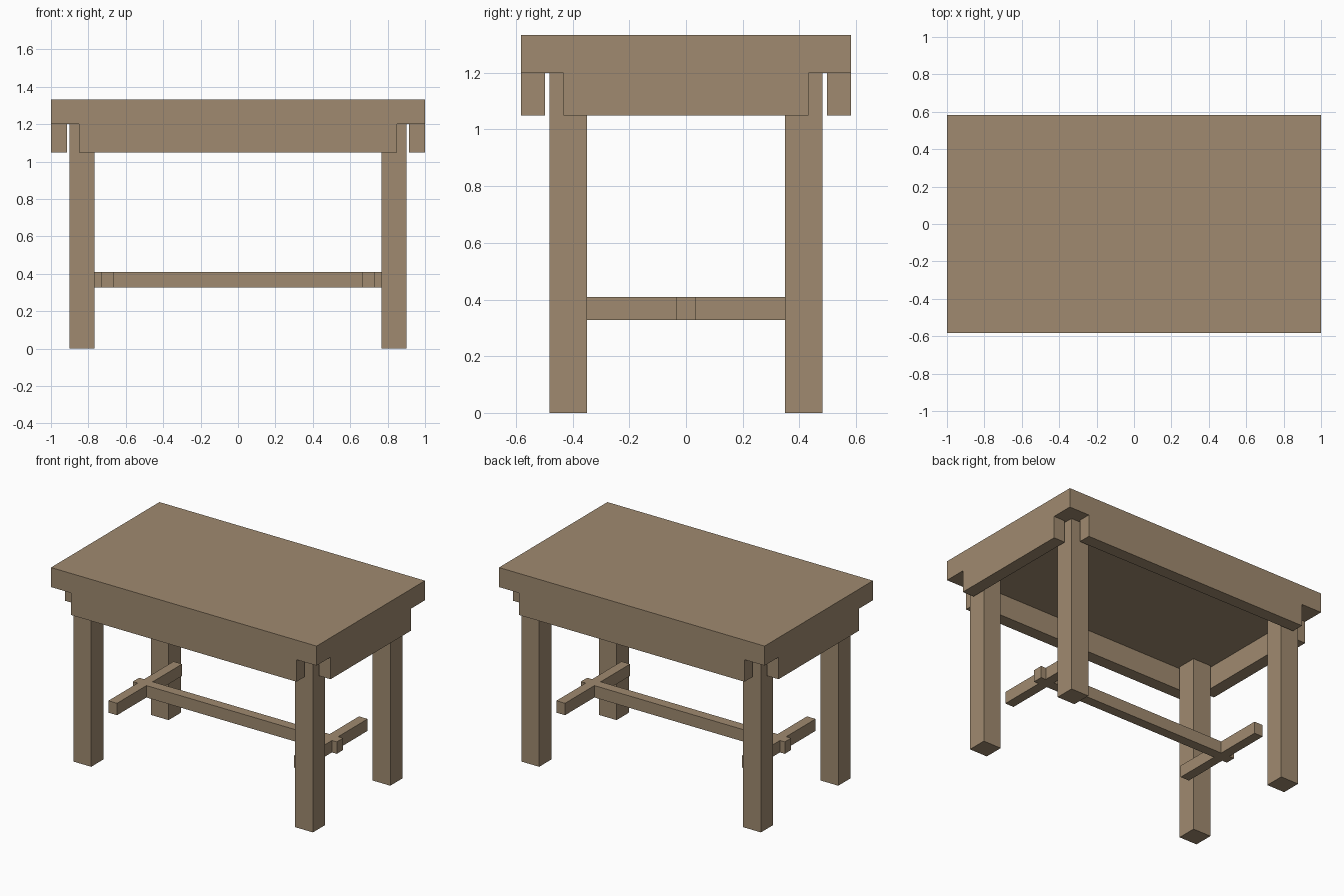
import bpy
from mathutils import Vector

if "Cube" in bpy.data.objects:
    bpy.data.objects.remove(bpy.data.objects["Cube"], do_unlink=True)

# Single wood colour
wood = bpy.data.materials.new("warm_brown_wood")
wood.use_nodes = True
colour = (0.35, 0.255, 0.16, 1)
wood.diffuse_color = colour
wood.node_tree.nodes["Principled BSDF"].inputs["Base Color"].default_value = colour


def box(name, low, high):
    """Flat-sided wooden block between two opposite corners."""
    low, high = Vector(low), Vector(high)
    bpy.ops.mesh.primitive_cube_add(size=1, location=(low + high) / 2)
    block = bpy.context.object
    block.name = block.data.name = name
    block.scale = high - low
    bpy.ops.object.transform_apply(location=False, rotation=False, scale=True)
    block.data.materials.append(wood)
    return block


def mirrored_box(name, low, high, sx, sy):
    """Block reflected into the quadrant given by the signs sx and sy."""
    xs = sorted((low[0] * sx, high[0] * sx))
    ys = sorted((low[1] * sy, high[1] * sy))
    return box(name, (xs[0], ys[0], low[2]), (xs[1], ys[1], high[2]))


HALF_X, HALF_Y = 1.0, 0.583          # table top half sizes
TOP, UNDER, APRON = 1.333, 1.2, 1.05  # heights of top, underside, apron edge
THICK = 0.085                        # apron thickness
LEG_IN, LEG_OUT = (0.768, 0.35), (0.902, 0.482)
BAR_LOW, BAR_HIGH, BAR_HALF = 0.328, 0.409, 0.034

# Table top
box("table_top", (-HALF_X, -HALF_Y, UNDER), (HALF_X, HALF_Y, TOP))

sides = ((1, "left"), (-1, "right"))
ends = ((-1, "front"), (1, "back"))

# Long aprons, flush with the edge of the top
for sy, end in ends:
    mirrored_box(end + "_apron", (-0.849, HALF_Y - THICK, APRON),
                 (0.849, HALF_Y, UNDER), 1, sy)

for sx, side in sides:
    # Short aprons
    mirrored_box(side + "_apron", (HALF_X - THICK, -0.433, APRON),
                 (HALF_X, 0.433, UNDER), sx, 1)
    for sy, end in ends:
        # Legs
        mirrored_box(f"{end}_{side}_leg", (*LEG_IN, 0), (*LEG_OUT, UNDER), sx, sy)
        # Cross bar arms meeting the long stretcher
        mirrored_box(f"{end}_{side}_cross_bar", (0.666, BAR_HALF, BAR_LOW),
                     (0.731, LEG_IN[1], BAR_HIGH), sx, sy)

# Long stretcher
box("long_stretcher", (-LEG_IN[0], -BAR_HALF, BAR_LOW), (LEG_IN[0], BAR_HALF, BAR_HIGH))
